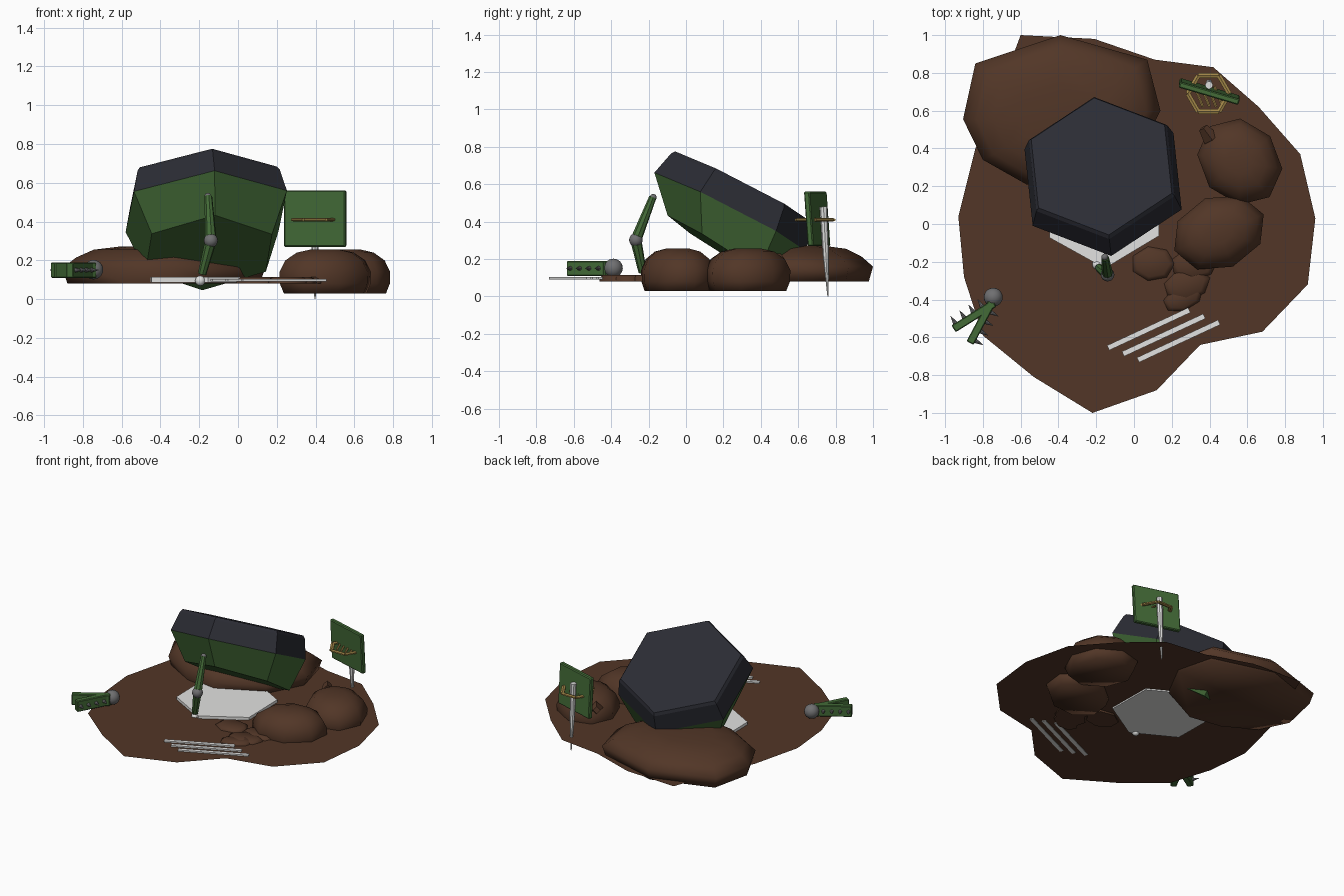
import bpy, bmesh, math
from mathutils import Vector, Matrix

if "Cube" in bpy.data.objects:
    bpy.data.objects.remove(bpy.data.objects["Cube"])


def material(name, rgb):
    m = bpy.data.materials.new(name)
    m.diffuse_color = (*rgb, 1)
    m.use_nodes = True
    m.node_tree.nodes["Principled BSDF"].inputs["Base Color"].default_value = m.diffuse_color
    return m


SOIL = material("soil brown", (0.084, 0.037, 0.02))
GREEN = material("leaf green", (0.056, 0.145, 0.038))
NAVY = material("dark slate", (0.024, 0.025, 0.034))
WHITE = material("pale metal", (0.76, 0.76, 0.75))
GREY = material("joint grey", (0.16, 0.16, 0.165))
GOLD = material("rope gold", (0.36, 0.24, 0.065))


def finish(name, bm, mats, smooth=None):
    me = bpy.data.meshes.new(name)
    bmesh.ops.recalc_face_normals(bm, faces=bm.faces)
    bm.to_mesh(me)
    bm.free()
    for m in mats:
        me.materials.append(m)
    ob = bpy.data.objects.new(name, me)
    bpy.context.collection.objects.link(ob)
    if smooth:
        bpy.ops.object.select_all(action='DESELECT')
        ob.select_set(True)
        bpy.context.view_layer.objects.active = ob
        bpy.ops.object.shade_smooth_by_angle(angle=math.radians(smooth))
    return ob


def rod(bm, a, b, r1, r2, n=8):
    """Tapered rod between two points."""
    a, b = Vector(a), Vector(b)
    d = b - a
    mat = Matrix.Translation((a + b) / 2) @ d.to_track_quat('Z', 'Y').to_matrix().to_4x4()
    bmesh.ops.create_cone(bm, cap_ends=True, segments=n, radius1=r1, radius2=r2,
                          depth=d.length, matrix=mat)


def box(bm, a, b, width, height, bevel=0.0):
    """Upright box running from a to b."""
    a, b = Vector(a), Vector(b)
    d = b - a
    mat = (Matrix.Translation((a + b) / 2) @ Matrix.Rotation(math.atan2(d.y, d.x), 4, 'Z')
           @ Matrix.Diagonal((d.length, width, height, 1)))
    vs = bmesh.ops.create_cube(bm, size=1, matrix=mat)["verts"]
    if bevel:
        es = list({e for v in vs for e in v.link_edges})
        bmesh.ops.bevel(bm, geom=es, offset=bevel, segments=1, affect='EDGES')


def ball(name, c, r, mat):
    bm = bmesh.new()
    bmesh.ops.create_uvsphere(bm, u_segments=20, v_segments=12, radius=r,
                              matrix=Matrix.Translation(c))
    finish(name, bm, [mat], 60)


def loft(bm, rings):
    """Skin a list of point rings with end caps; returns side faces per band."""
    vr = [[bm.verts.new(p) for p in ring] for ring in rings]
    bands = []
    for r, s in zip(vr, vr[1:]):
        n = len(r)
        bands.append([bm.faces.new((r[i], r[(i + 1) % n], s[(i + 1) % n], s[i])) for i in range(n)])
    bm.faces.new(vr[0][::-1])
    return bands, bm.faces.new(vr[-1])


def mound(name, outline, profile):
    """Heap: outline scaled about its centre at each height."""
    cx = sum(p[0] for p in outline) / len(outline)
    cy = sum(p[1] for p in outline) / len(outline)
    bm = bmesh.new()
    loft(bm, [[(cx + (x - cx) * s, cy + (y - cy) * s, z) for x, y in outline]
              for z, s in profile])
    finish(name, bm, [SOIL], 75)


def oval(cx, cy, rx, ry, n, turn):
    t = math.radians(turn)
    pts = []
    for i in range(n):
        a = 2 * math.pi * i / n
        x, y = rx * math.cos(a), ry * math.sin(a)
        pts.append((cx + x * math.cos(t) - y * math.sin(t), cy + x * math.sin(t) + y * math.cos(t)))
    return pts


# ground sheet
ground = [(-.21, .98), (.11, .87), (.42, .83), (.66, .62), (.88, .37), (.96, .03), (.92, -.32),
          (.68, -.57), (.35, -.64), (.12, -.88), (-.22, -1.0), (-.53, -.81), (-.80, -.59),
          (-.90, -.28), (-.93, .04), (-.84, .40), (-.72, .68), (-.60, 1.0)]
bm = bmesh.new()
f = bm.faces.new([bm.verts.new((x, y, .095)) for x, y in reversed(ground)])
f.normal_update()
bmesh.ops.triangulate(bm, faces=[f])
finish("ground", bm, [SOIL])

# soil heaps
mound("back_heap", [(-.905, .555), (-.84, .85), (-.39, 1.0), (.07, .87), (.14, .6), (0, .33),
                    (-.32, .17), (-.57, .21), (-.80, .34)],
      [(.08, .95), (.16, 1), (.215, .86), (.255, .68), (.272, .4)])
HEAP = [(.028, .9), (.08, .99), (.14, 1), (.2, .87), (.24, .62), (.257, .3)]
mound("front_heap", oval(.45, -.045, .255, .195, 8, 22), HEAP)
mound("side_heap", oval(.56, .33, .245, .21, 8, -50), HEAP)
for i, (x, y, rx, ry) in enumerate([(.10, -.21, .12, .095), (.32, -.21, .13, .09),
                                    (.28, -.32, .13, .09), (.26, -.39, .115, .07)]):
    mound("small_clod_%d" % (i + 1), oval(x, y, rx, ry, 7, 8 * i), [(.08, 1), (.1, .97), (.115, .75)])
bm = bmesh.new()
rod(bm, (.41, .45, .19), (.365, .51, .205), .045, .025, 4)
finish("loose_clod", bm, [SOIL])

# hexagonal base plate
bm = bmesh.new()
loft(bm, [[(-.16 + .335 * math.cos(math.radians(a)), .10 + .335 * math.sin(math.radians(a)), z)
           for a in range(-89, 271, 60)] for z in (.085, .115)])
finish("base_plate", bm, [WHITE])

# tilted hexagonal lid: green tub with a dark cover, rolled slightly to the left
roll = Matrix.Rotation(math.radians(-3.5), 3, 'Y')
tilt = math.radians(27)
U = roll @ Vector((1, 0, 0))
V = roll @ Vector((0, math.cos(tilt), -math.sin(tilt)))
N = roll @ Vector((0, math.sin(tilt), math.cos(tilt)))
C = Vector((-.172, .305, .588))


def lid_ring(radius, depth, shift=0, slope=0):
    pts = []
    for a in range(-83, 277, 60):
        v = shift + radius * math.sin(math.radians(a))
        pts.append(C - N * (depth + slope * v) + V * v + U * (radius * math.cos(math.radians(a))))
    return pts


bm = bmesh.new()
bands, top = loft(bm, [lid_ring(.36, .35, .07, .09), lid_ring(.458, .152), lid_ring(.425, .02),
                       lid_ring(.41, 0)])
for face in bands[1] + bands[2] + [top]:
    face.material_index = 1
finish("lid", bm, [GREEN, NAVY])

# hinge arm
knee = Vector((-.14, -.268, .302))
bm = bmesh.new()
rod(bm, (-.153, -.178, .53), knee, .02, .03)
rod(bm, knee, (-.185, -.232, .13), .03, .022)
finish("hinge_arm", bm, [GREEN])
ball("hinge_knee", knee, .036, GREY)
ball("hinge_foot", (-.195, -.215, .095), .026, WHITE)
ball("hinge_top", (-.155, -.175, .53), .018, GREY)

# spiked claw
bm, spikes = bmesh.new(), bmesh.new()
for a, b, side in [((-.74, -.42), (-.955, -.555), -1), ((-.745, -.40), (-.868, -.63), 1)]:
    a, b = Vector((*a, .15)), Vector((*b, .15))
    box(bm, a, b, .042, .08, .005)
    d = (b - a).normalized()
    out = Vector((-d.y, d.x, 0)) * side
    for k in range(4):
        p = a.lerp(b, .25 + .22 * k)
        rod(spikes, p + out * .015, p + out * .065, .014, .001)
finish("claw_jaws", bm, [GREEN])
finish("claw_spikes", spikes, [GREY])
ball("claw_joint", (-.745, -.388, .152), .05, GREY)

# three pale rods lying on the ground
bm = bmesh.new()
for k in range(3):
    x, y = -.137 + .079 * k, -.656 - .032 * k
    box(bm, (x, y, .098), (x + .43, y + .2, .098), .028, .014)
finish("ground_rods", bm, [WHITE])

# sign board, leaning slightly
bm = bmesh.new()
box(bm, (.24, .748, .415), (.556, .655, .415), .032, .29, .006)
for v in bm.verts:
    v.co.y -= (v.co.z - .415) * .07
finish("sign_board", bm, [GREEN])

# pointed sign post
bm = bmesh.new()
rod(bm, (.397, .735, .48), (.397, .748, .22), .021, .017)
rod(bm, (.397, .748, .22), (.397, .759, 0), .017, .003)
finish("sign_post", bm, [WHITE])

# hexagonal rope hoop with tines
hc = Vector((.395, .69, .41))
corner = [hc + Vector((.11 * math.cos(math.pi * k / 3), .11 * math.sin(math.pi * k / 3), 0))
          for k in range(6)]
bm = bmesh.new()
for k in range(6):
    rod(bm, corner[k], corner[(k + 1) % 6], .015, .015, 6)
for k in range(4):
    p = hc + Vector((-.065 + .035 * k, 0, 0))
    rod(bm, p + Vector((-.01, .04, 0)), p + Vector((.035, -.07, 0)), .008, .008, 6)
for v in bm.verts:
    v.co.z = hc.z + (v.co.z - hc.z) * .6
finish("rope_hoop", bm, [GOLD])
